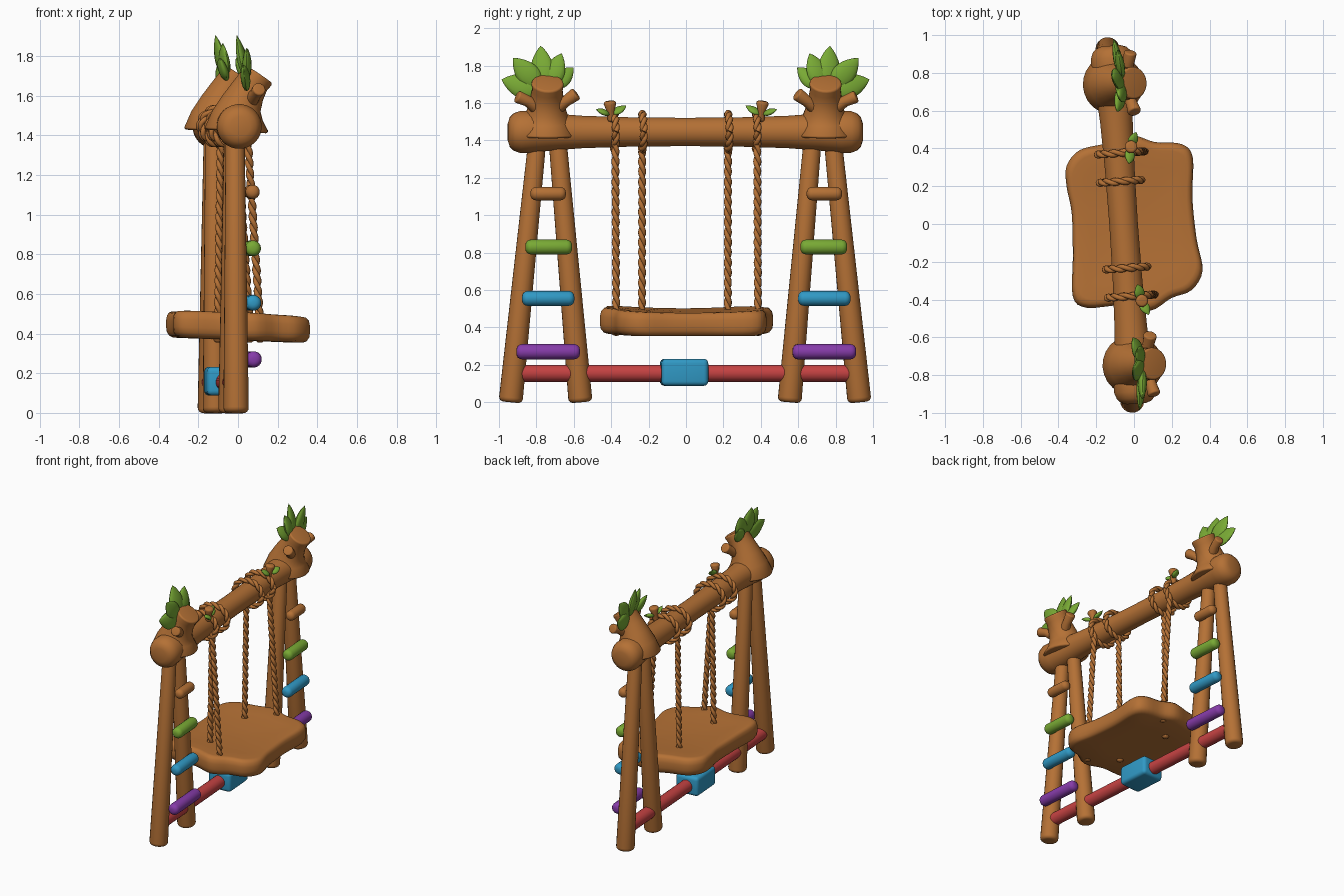
import bpy, bmesh, math
from mathutils import Vector as V, Matrix

if "Cube" in bpy.data.objects:
    bpy.data.objects.remove(bpy.data.objects["Cube"])

TURN = Matrix.Rotation(math.radians(4), 4, 'Z')   # whole swing is turned slightly

def mat(name, r, g, b):
    m = bpy.data.materials.new(name)
    m.diffuse_color = (r, g, b, 1)
    m.use_nodes = True
    m.node_tree.nodes["Principled BSDF"].inputs["Base Color"].default_value = m.diffuse_color
    return m

WOOD = mat("wood brown", 0.46, 0.165, 0.036)
GREEN = mat("leaf green", 0.19, 0.40, 0.035)
BLUE = mat("sky blue", 0.03, 0.32, 0.56)
PURPLE = mat("purple", 0.24, 0.045, 0.40)
RED = mat("red", 0.56, 0.055, 0.055)

def finish(name, bm, material, angle=50):
    bmesh.ops.recalc_face_normals(bm, faces=bm.faces)
    bm.transform(TURN)
    me = bpy.data.meshes.new(name)
    bm.to_mesh(me)
    bm.free()
    me.materials.append(material)
    for p in me.polygons:
        p.use_smooth = True
    me.set_sharp_from_angle(angle=math.radians(angle))
    ob = bpy.data.objects.new(name, me)
    bpy.context.collection.objects.link(ob)
    return ob

def loft(bm, rings):
    loops = [[bm.verts.new(p) for p in r] for r in rings]
    n = len(loops[0])
    for a, b in zip(loops, loops[1:]):
        for i in range(n):
            bm.faces.new((a[i], a[(i + 1) % n], b[(i + 1) % n], b[i]))
    bm.faces.new(loops[0][::-1])
    bm.faces.new(loops[-1])

def tube_into(bm, pts, radii, sides=20, soft=0.0):
    pts, radii = [V(p) for p in pts], list(radii)
    if soft:                                   # rounded ends
        for _ in range(2):
            d = (pts[1] - pts[0]).normalized()
            arc = [i * math.pi / 8 for i in range(5)]
            pts[0:1] = [pts[0] + d * soft * (1 - math.cos(a)) for a in arc]
            radii[0:1] = [radii[0] - soft * (1 - math.sin(a)) for a in arc]
            pts.reverse()
            radii.reverse()
    rings, u = [], None
    for i, p in enumerate(pts):
        t = (pts[min(i + 1, len(pts) - 1)] - pts[max(i - 1, 0)]).normalized()
        u = t.orthogonal() if u is None else u - t * u.dot(t)
        u.normalize()
        w = t.cross(u)
        rings.append([p + (u * math.cos(k * math.tau / sides) + w * math.sin(k * math.tau / sides)) * radii[i]
                      for k in range(sides)])
    loft(bm, rings)

def tube(name, pts, radii, material=WOOD, sides=20, soft=0.0):
    bm = bmesh.new()
    tube_into(bm, pts, radii, sides, soft)
    return finish(name, bm, material)

def rope(name, path, turns, n=110):
    """Two twisted strands; path(t) gives centre and two cross directions."""
    bm = bmesh.new()
    for ph in (0, math.pi):
        pts = []
        for i in range(n + 1):
            t = i / n
            c, u, w = path(t)
            a = t * turns * math.tau + ph
            pts.append(c + (u * math.cos(a) + w * math.sin(a)) * 0.0085)
        tube_into(bm, pts, [0.0135] * (n + 1), 8)
    finish(name, bm, WOOD, 80)

def leaf(name, base, tip, width, thick=0.02, face=(1, 0, 0)):
    base, tip = V(base), V(tip)
    d = (tip - base).normalized()
    f = V(face)
    f = (f - d * f.dot(d)).normalized()
    s = d.cross(f)
    rings = []
    for i in range(13):
        t = i / 12
        k = max(math.sin(math.pi * t ** 0.85) ** 0.8, 0.02)
        rings.append([base.lerp(tip, t) + s * (math.cos(a) * width * k) + f * (math.sin(a) * thick * k)
                      for a in (j * math.tau / 14 for j in range(14))])
    bm = bmesh.new()
    loft(bm, rings)
    finish(name, bm, GREEN)

BX = -0.055                                    # beam line
# Top beam, thicker towards its ends
prof = [(0.95, 0.05), (0.94, 0.08), (0.92, 0.1), (0.885, 0.113), (0.83, 0.112),
        (0.72, 0.1), (0.55, 0.087), (0.3, 0.079)]
prof = [(-y, r) for y, r in prof] + [(0, 0.076)] + prof[::-1]
tube("top_beam", [(BX, y, 1.445) for y, r in prof], [r for y, r in prof], sides=28)

for s, side in ((-1, "front"), (1, "back")):
    # A-frame legs
    tube(side + "_outer_leg", [(-0.075, s * 0.935, 0), (-0.07, s * 0.79, 1.42)], (0.064, 0.048), soft=0.025)
    tube(side + "_inner_leg", [(-0.075, s * 0.56, 0), (-0.07, s * 0.685, 1.42)], (0.064, 0.048), soft=0.025)
    # Ladder rungs on the legs
    for nm, z, a, b, r, m in (("purple", 0.27, 0.57, 0.91, 0.041, PURPLE), ("blue", 0.555, 0.6, 0.88, 0.04, BLUE),
                              ("green", 0.83, 0.612, 0.862, 0.04, GREEN), ("brown", 1.115, 0.645, 0.835, 0.036, WOOD)):
        tube(f"{side}_{nm}_rung", [(0.018, s * a, z), (0.018, s * b, z)], (r, r), m, soft=0.03)
    # Leaning stump with two broken twigs
    tube(side + "_stump", [(-0.06, s * 0.745, 1.42), (-0.055, s * 0.745, 1.5), (-0.035, s * 0.745, 1.56),
                           (-0.005, s * 0.745, 1.62), (0.025, s * 0.745, 1.67), (0.052, s * 0.745, 1.71)],
         (0.16, 0.13, 0.105, 0.09, 0.082, 0.086), sides=24, soft=0.012)
    tube(side + "_outer_twig", [(0.0, s * 0.78, 1.56), (0.03, s * 0.85, 1.61), (0.045, s * 0.91, 1.635)],
         (0.04, 0.03, 0.034), sides=14, soft=0.01)
    tube(side + "_inner_twig", [(0.0, s * 0.71, 1.56), (0.03, s * 0.645, 1.61), (0.045, s * 0.59, 1.65)],
         (0.04, 0.03, 0.036), sides=14, soft=0.01)
    # Crown of leaves
    for i, (by, bz, x, y, z, w) in enumerate(((0.78, 1.66, -0.04, 0.985, 1.725, 0.065), (0.78, 1.68, -0.02, 0.925, 1.84, 0.062),
                                              (0.765, 1.68, -0.06, 0.775, 1.905, 0.062), (0.74, 1.68, -0.03, 0.665, 1.865, 0.058),
                                              (0.72, 1.68, -0.05, 0.6, 1.79, 0.05))):
        leaf(f"{side}_crown_leaf_{i}", (-0.01, s * by, bz), (x, s * y, z), w, 0.024, (1, s * 0.25, 0.15))
    # Little sprig on the beam
    tube(side + "_sprig", [(0.0, s * 0.4, 1.5), (0.008, s * 0.405, 1.56), (0.015, s * 0.41, 1.61)],
         (0.02, 0.022, 0.034), sides=12, soft=0.015)
    leaf(side + "_sprig_leaf_a", (0.01, s * 0.41, 1.54), (0.045, s * 0.485, 1.565), 0.028, 0.015, (0.5, 0, 1))
    leaf(side + "_sprig_leaf_b", (0.01, s * 0.4, 1.54), (-0.005, s * 0.32, 1.585), 0.03, 0.015, (0.5, 0, 1))
    # Ropes, beam loops and knots under the seat
    for nm, y, x0, x1 in (("inner", 0.23, -0.07, -0.085), ("outer", 0.38, 0.02, 0.085)):
        y *= s
        rope(f"{side}_{nm}_rope",
             lambda t: (V((x0 + (x1 - x0) * t, y, 1.42 - 0.97 * t)), V((1, 0, 0)), V((0, 1, 0))), 9)

        def ring(t):
            a = t * math.tau
            u = V((math.cos(a), 0, math.sin(a)))
            return V((BX + 0.11 * u.x, y, 1.447 + 0.095 * u.z)), u, V((0, 1, 0))
        rope(f"{side}_{nm}_loop", ring, 6, 72)
        tube(f"{side}_{nm}_knot", [(x1, y, 0.355), (x1, y, 0.41)], (0.025, 0.025), sides=12, soft=0.02)

# Seat: wavy plank outline, slightly dished and tilted
outline = [(-0.335, 0.33), (-0.26, 0.41), (-0.12, 0.435), (0.03, 0.465), (0.14, 0.425), (0.28, 0.405), (0.335, 0.33),
           (0.318, 0.12), (0.325, -0.1), (0.345, -0.27), (0.28, -0.37), (0.17, -0.405), (0.05, -0.465), (-0.1, -0.425),
           (-0.28, -0.425), (-0.35, -0.36), (-0.335, -0.15), (-0.325, 0.08), (-0.342, 0.22)]
smooth = []
for i in range(len(outline)):
    a, b, c, d = (V(outline[(i + k) % len(outline)]) for k in (-1, 0, 1, 2))
    for j in range(4):
        t = j / 4
        smooth.append(0.5 * (2 * b + (c - a) * t + (2 * a - 5 * b + 4 * c - d) * t * t + (3 * b - a - 3 * c + d) * t ** 3))
bm = bmesh.new()
rings = []
for k, z, top in ((0.05, -0.063, 0), (0.5, -0.063, 0), (0.9, -0.063, 0), (0.955, -0.055, 0), (0.99, -0.035, 0), (1, -0.01, 0),
                  (1, 0.02, 0.5), (0.985, 0.043, 0.8), (0.95, 0.057, 1), (0.9, 0.06, 1), (0.7, 0.058, 1), (0.4, 0.056, 1), (0.05, 0.055, 1)):
    rings.append([V((p.x * k, p.y * k, 0.43 + z + top * 0.02 * (p.y * k / 0.45) ** 2 - 0.042 * p.x * k)) for p in smooth])
loft(bm, rings)
finish("seat", bm, WOOD)

# Low red crossbar with a blue block in the middle
tube("red_crossbar", [(-0.075, -0.88, 0.155), (-0.075, 0.88, 0.155)], (0.046, 0.046), RED)
bm = bmesh.new()
bmesh.ops.create_cube(bm, size=1)
bm.transform(Matrix.Translation((-0.075, -0.005, 0.16)) @ Matrix.Diagonal((0.18, 0.25, 0.145, 1)))
bmesh.ops.bevel(bm, geom=bm.edges[:], offset=0.025, segments=4, profile=0.5, affect='EDGES')
finish("blue_block", bm, BLUE)
